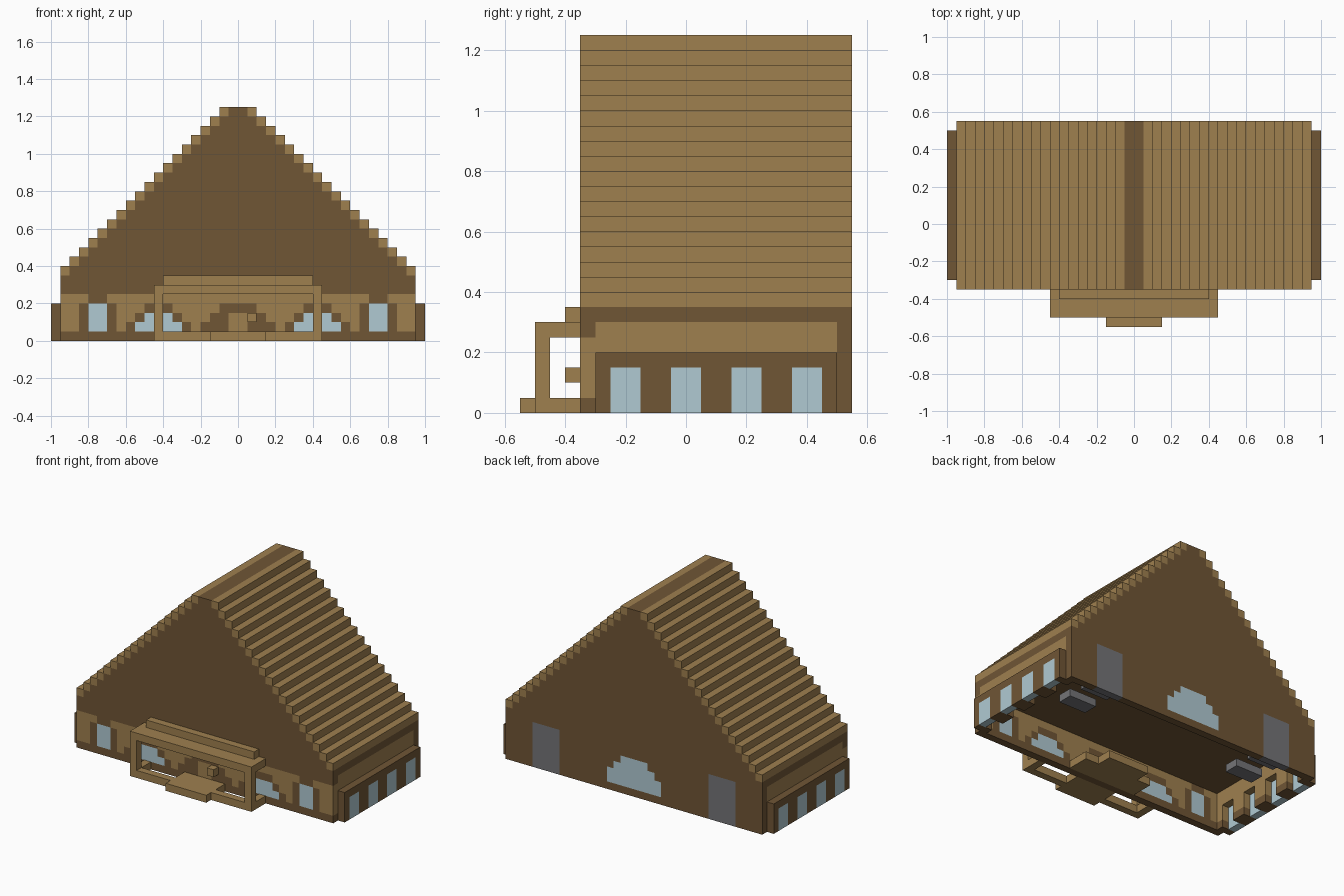
import bpy, bmesh
from math import pi
from mathutils import Matrix, Vector

cube = bpy.data.objects.get("Cube")
if cube:
    bpy.data.objects.remove(cube, do_unlink=True)

U = 0.05  # building module


def material(name, rgb):
    m = bpy.data.materials.new(name)
    m.use_nodes = True
    m.diffuse_color = (*rgb, 1)
    m.node_tree.nodes["Principled BSDF"].inputs["Base Color"].default_value = (*rgb, 1)
    return m


PALETTE = [material("dark brown wood", (0.162, 0.092, 0.036)),
           material("tan wood", (0.345, 0.215, 0.078)),
           material("pale blue glass", (0.435, 0.59, 0.65)),
           material("grey door", (0.175, 0.175, 0.185))]
DARK, TAN, GLASS, GREY = range(len(PALETTE))


def finish(bm, name, mats):
    mesh = bpy.data.meshes.new(name)
    bm.to_mesh(mesh)
    bm.free()
    for m in mats:
        mesh.materials.append(m)
    ob = bpy.data.objects.new(name, mesh)
    bpy.context.scene.collection.objects.link(ob)
    return ob


def box(name, x, y, z, colour):
    """Box from (low, high) pairs."""
    bm = bmesh.new()
    bmesh.ops.create_cube(bm, size=1)
    for v in bm.verts:
        v.co = [r[0] if c < 0 else r[1] for c, r in zip(v.co, (x, y, z))]
    return finish(bm, name, [PALETTE[colour]])


def panel(name, centre, cols, rows, turn, rule, depth=U):
    """Wall of square cells; rule(offset, level) gives a cell's colour, or None for a gap."""
    bm = bmesh.new()
    bmesh.ops.create_grid(bm, x_segments=cols, y_segments=rows, size=0.5)
    for v in bm.verts:
        v.co = (v.co.x * cols * U, 0, (v.co.y + 0.5) * rows * U)
    gaps = []
    for f in bm.faces:
        c = f.calc_center_median()
        colour = rule(c.x, int(c.z / U))
        if colour is None:
            gaps.append(f)
        else:
            f.material_index = colour
    bmesh.ops.delete(bm, geom=gaps, context="FACES")
    bmesh.ops.transform(bm, matrix=Matrix.Translation(Vector(centre)) @ Matrix.Rotation(turn, 4, "Z"),
                        verts=bm.verts)
    ob = finish(bm, name, PALETTE)
    mod = ob.modifiers.new("thickness", "SOLIDIFY")
    mod.thickness, mod.offset = depth, 0
    return ob


# Wall patterns
def front_rule(x, level):
    a = abs(x)
    if level in (0, 5, 6):
        return DARK
    side = abs(a - 0.75)
    if side < 0.05:
        return GLASS if level < 4 else DARK
    if side < 0.1 and level < 4:
        return DARK
    arch = abs(a - 0.425)
    if level < 3 and arch < 0.175 - U * level:
        return GLASS
    if level < 4 and arch < 0.225 - U * level:
        return DARK
    if level < 3 and a < 0.05:
        return TAN
    if level < 4 and a < 0.25 - U * level:
        return DARK
    return TAN


def back_rule(x, level):
    a = abs(x)
    if abs(a - 0.65) < 0.1 and level < 6:
        return GREY
    if 1 <= level <= 4 and a < min(0.2, 0.3 - U * level):
        return GLASS
    return DARK


def is_wing_window(y, level):
    return level < 3 and int((y + 0.4) / U) % 4 in (1, 2)


def wing_rule(y, level):
    return GLASS if is_wing_window(y, level) else DARK


def lining_rule(y, level):
    if is_wing_window(y, level):
        return None
    return TAN if 1 <= level <= 5 else DARK


def gable_rule(x, level):
    edge = 0.95 - U * level - abs(x)
    if edge < 0:
        return None
    return TAN if edge < U else DARK


# Lower walls, side wings and stepped gable roof
panel("front_wall", (0, -0.325, 0), 38, 7, 0, front_rule)
panel("back_wall", (0, 0.525, 0), 38, 7, 0, back_rule)
panel("stepped_gable_roof", (0, 0.1, 0.35), 38, 18, 0, gable_rule, depth=0.9)
box("ceiling", (-0.9, 0.9), (-0.3, 0.5), (0.25, 0.35), DARK)
for side, s in (("right", -1), ("left", 1)):
    panel(side + "_wing", (s * 0.975, 0.1, 0), 16, 4, pi / 2, wing_rule)
    panel(side + "_wall", (s * 0.925, 0.1, 0), 16, 7, pi / 2, lining_rule)
    # Interior blocks by the back doors
    span = sorted((s * 0.55, s * 0.75))
    box(side + "_inner_block", span, (0.2, 0.3), (0.05, 0.1), GREY)
    box(side + "_door_block", span, (0.4, 0.5), (0.05, 0.1), GREY)

# Entrance floor, narrowing in steps
box("entrance_floor", (-0.25, 0.25), (-0.3, -0.15), (0, U), TAN)
box("entrance_floor_end", (-0.15, 0.15), (-0.15, -0.05), (0, U), TAN)

# Porch
box("porch_roof", (-0.45, 0.45), (-0.5, -0.35), (0.25, 0.3), TAN)
box("porch_upper_roof", (-0.4, 0.4), (-0.4, -0.35), (0.3, 0.35), TAN)
box("porch_front_sill", (-0.45, 0.45), (-0.5, -0.45), (0, U), TAN)
box("porch_path", (-0.15, 0.15), (-0.45, -0.35), (0, U), TAN)
box("porch_step", (-0.15, 0.15), (-0.55, -0.5), (0, U), TAN)
box("door_handle", (0.05, 0.1), (-0.4, -0.35), (0.1, 0.15), TAN)
for side, s in (("right", -1), ("left", 1)):
    span = sorted((s * 0.4, s * 0.45))
    box(side + "_porch_post", span, (-0.5, -0.45), (U, 0.25), TAN)
    box(side + "_porch_sill", span, (-0.45, -0.35), (0, U), TAN)
